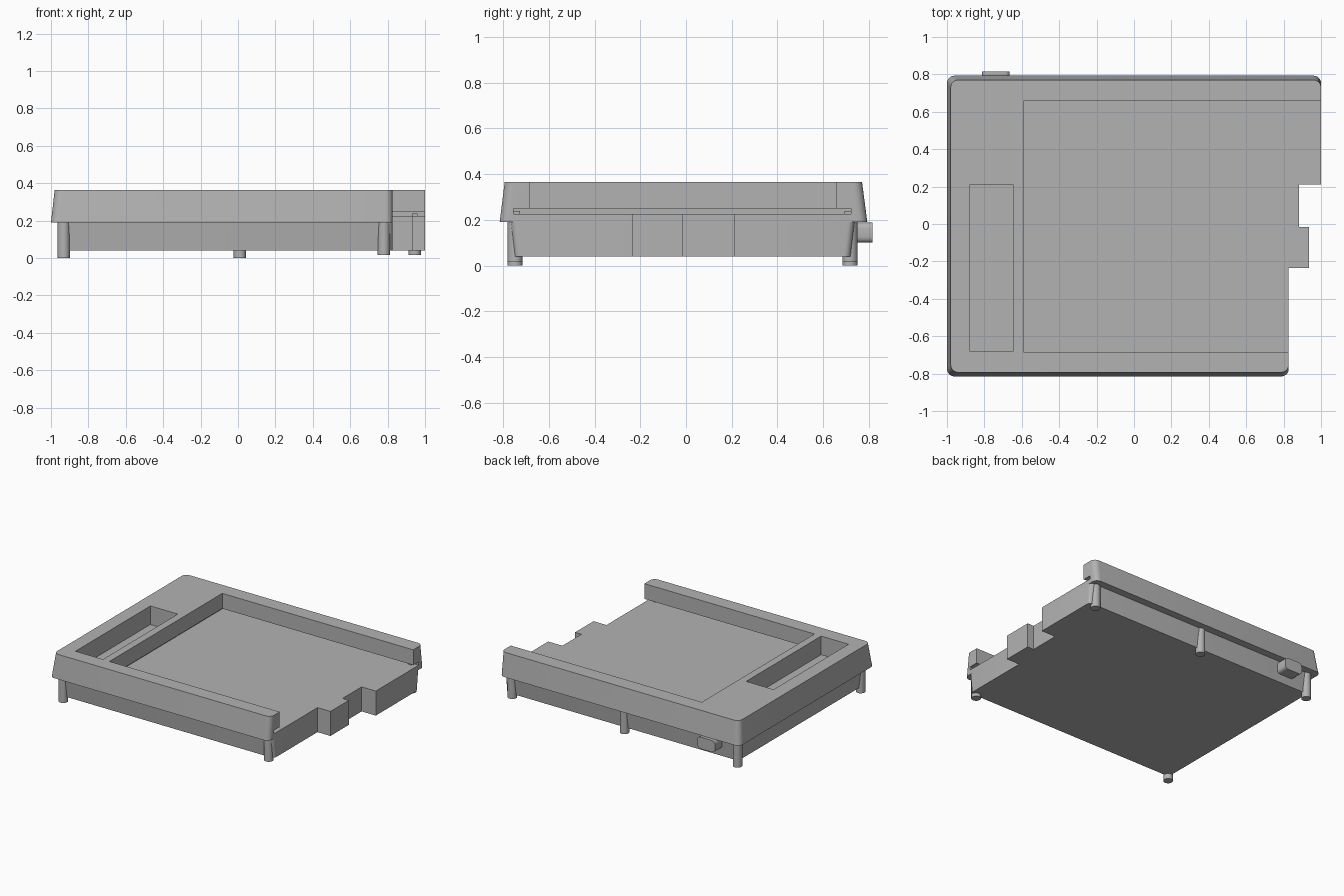
import bpy, bmesh, math
from mathutils import Vector

old = bpy.data.objects.get("Cube")
if old:
    bpy.data.objects.remove(old)

grey = bpy.data.materials.new("plain grey")
grey.use_nodes = True
grey.diffuse_color = (0.45, 0.45, 0.45, 1)
grey.node_tree.nodes["Principled BSDF"].inputs["Base Color"].default_value = grey.diffuse_color


def finish(name, bm):
    bmesh.ops.recalc_face_normals(bm, faces=bm.faces)
    mesh = bpy.data.meshes.new(name)
    bm.to_mesh(mesh)
    bm.free()
    mesh.materials.append(grey)
    obj = bpy.data.objects.new(name, mesh)
    bpy.context.collection.objects.link(obj)
    return obj


def smooth(obj):
    bpy.ops.object.select_all(action='DESELECT')
    obj.select_set(True)
    bpy.context.view_layer.objects.active = obj
    bpy.ops.object.shade_smooth_by_angle(angle=math.radians(30))


def box(name, x0, x1, y0, y1, z0, z1, bevel=0):
    bm = bmesh.new()
    bmesh.ops.create_cube(bm, size=1)
    for v in bm.verts:
        v.co = ((x0 + x1) / 2 + v.co.x * (x1 - x0),
                (y0 + y1) / 2 + v.co.y * (y1 - y0),
                (z0 + z1) / 2 + v.co.z * (z1 - z0))
    if bevel:
        # round only the edges running front to back
        edges = [e for e in bm.edges if abs(e.verts[0].co.y - e.verts[1].co.y) > 1e-4]
        bmesh.ops.bevel(bm, geom=edges, offset=bevel, segments=4, profile=0.5, affect='EDGES')
    return finish(name, bm)


def outline(left, front, back, radius):
    """Stepped plan with four rounded outer corners."""
    corners = [(left, front, 1), (0.827, front, 1), (0.827, -0.235, 0), (0.935, -0.235, 0),
               (0.935, -0.015, 0), (0.882, -0.015, 0), (0.882, 0.212, 0), (1, 0.212, 0),
               (1, back, 1), (left, back, 1)]
    pts = []
    for i, (x, y, rounded) in enumerate(corners):
        p = Vector((x, y))
        if not rounded:
            pts.append(p)
            continue
        a = (Vector(corners[i - 1][:2]) - p).normalized() * radius
        b = (Vector(corners[(i + 1) % len(corners)][:2]) - p).normalized() * radius
        for k in range(7):
            t = math.pi / 2 * k / 6
            pts.append(p + a * (1 - math.sin(t)) + b * (1 - math.cos(t)))
    return pts


def loft(name, low, high, z0, z1):
    bm = bmesh.new()
    a = [bm.verts.new((p.x, p.y, z0)) for p in low]
    b = [bm.verts.new((p.x, p.y, z1)) for p in high]
    bm.faces.new(a)
    bm.faces.new(b)
    for i in range(len(a)):
        j = (i + 1) % len(a)
        bm.faces.new((a[i], a[j], b[j], b[i]))
    return finish(name, bm)


def cut(obj, cutter):
    mod = obj.modifiers.new("cut", 'BOOLEAN')
    mod.operation = 'DIFFERENCE'
    mod.solver = 'EXACT'
    mod.object = cutter
    bpy.context.view_layer.objects.active = obj
    bpy.ops.object.modifier_apply(modifier=mod.name)
    bpy.data.objects.remove(cutter)


# Lower body, narrowing slightly towards the base
body = loft("lower_body", outline(-0.94, -0.752, 0.72, 0.03),
            outline(-0.955, -0.768, 0.737, 0.03), 0.04, 0.19)
smooth(body)

# Tapered top frame with an open-ended bay, an undercut groove and a side slot
frame = loft("top_frame", outline(-1, -0.815, 0.793, 0.04),
             outline(-0.98, -0.793, 0.77, 0.04), 0.19, 0.365)
cut(frame, box("bay_cutter", -0.592, 1.1, -0.685, 0.658, 0.225, 0.5))
cut(frame, box("groove_cutter", -0.62, 1.1, -0.755, 0.722, 0.225, 0.25))
cut(frame, box("slot_cutter", -0.877, -0.648, -0.683, 0.21, 0.225, 0.5))
smooth(frame)

# Small stops inside the groove
for side, x, y in (("front", 0.77, -0.741), ("back", 0.945, 0.708)):
    box(side + "_groove_stop", x - 0.016, x + 0.016, y - 0.014, y + 0.014, 0.222, 0.238)

# Round posts with feet
posts = {"front_right": (-0.932, -0.748, 0), "front_left": (0.78, -0.748, 0.015),
         "back_left": (0.945, 0.717, 0.015), "back_middle": (0.01, 0.717, 0),
         "back_right": (-0.932, 0.717, 0)}
for name, (x, y, z) in posts.items():
    bm = bmesh.new()
    bmesh.ops.create_cone(bm, cap_ends=True, segments=24, radius1=0.033, radius2=0.033, depth=0.192 - z)
    bmesh.ops.translate(bm, verts=bm.verts, vec=(x, y, (0.192 + z) / 2))
    smooth(finish(name + "_post", bm))

# Plug on the back
smooth(box("back_plug", -0.812, -0.665, 0.7, 0.815, 0.1, 0.188, bevel=0.025))
